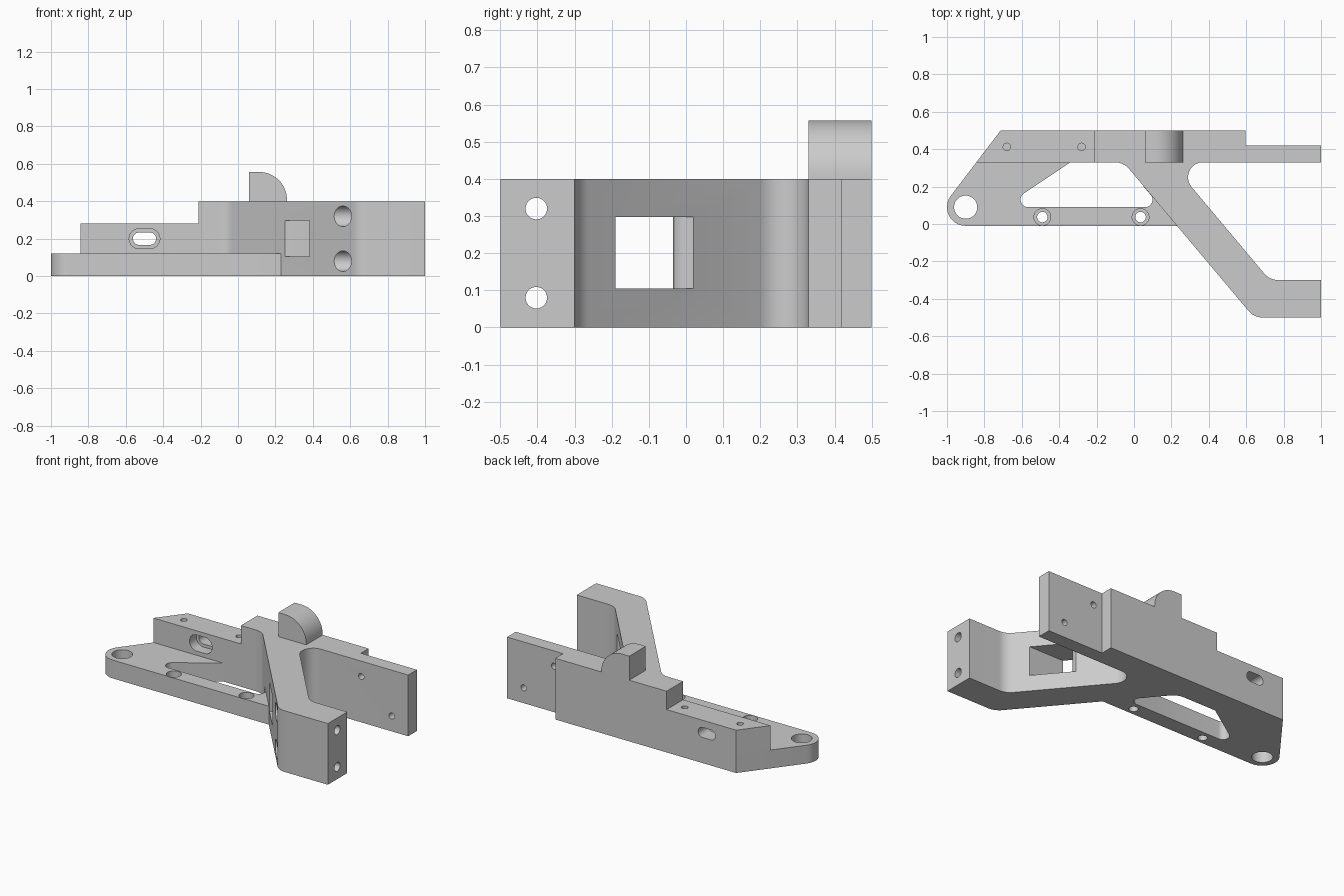
import bpy
import bmesh
import math
from mathutils import Vector

if "Cube" in bpy.data.objects:
    bpy.data.objects.remove(bpy.data.objects["Cube"], do_unlink=True)

grey = bpy.data.materials.new("plain_grey")
grey.use_nodes = True
COLOUR = (0.6, 0.6, 0.6, 1)
grey.diffuse_color = COLOUR
grey.node_tree.nodes["Principled BSDF"].inputs["Base Color"].default_value = COLOUR


def rounded(corners, steps=10):
    """Outline from (x, y) or (x, y, radius) corners, with tangent fillets."""
    out = []
    for i, c in enumerate(corners):
        p = Vector(c[:2])
        if len(c) == 2:
            out.append(p)
            continue
        u = (Vector(corners[i - 1][:2]) - p).normalized()
        v = (Vector(corners[(i + 1) % len(corners)][:2]) - p).normalized()
        half = u.angle(v) / 2
        centre = p + (u + v).normalized() * c[2] / math.sin(half)
        start = p + u * c[2] / math.tan(half) - centre
        end = p + v * c[2] / math.tan(half) - centre
        sweep = math.atan2(start.x * end.y - start.y * end.x, start.dot(end))
        for k in range(steps + 1):
            a = sweep * k / steps
            out.append(centre + Vector((start.x * math.cos(a) - start.y * math.sin(a),
                                        start.x * math.sin(a) + start.y * math.cos(a))))
    return out


def slot(a, b, r, half=0.0, n=32):
    """Circle, or a slot stretched along the first axis."""
    pts = []
    for k in range(n):
        t = 2 * math.pi * (k + 0.5) / n
        pts.append((a + r * math.cos(t) + math.copysign(half, math.cos(t)), b + r * math.sin(t)))
    return pts


def prism(name, outline, lo, hi, axis="z"):
    place = {"x": lambda p, h: (h, p[0], p[1]),
             "y": lambda p, h: (p[0], h, p[1]),
             "z": lambda p, h: (p[0], p[1], h)}[axis]
    bm = bmesh.new()
    rings = [[bm.verts.new(place(p, h)) for p in outline] for h in (lo, hi)]
    for ring in rings:
        bm.faces.new(ring)
    n = len(outline)
    for i in range(n):
        j = (i + 1) % n
        bm.faces.new((rings[0][i], rings[0][j], rings[1][j], rings[1][i]))
    bmesh.ops.recalc_face_normals(bm, faces=bm.faces)
    mesh = bpy.data.meshes.new(name)
    bm.to_mesh(mesh)
    bm.free()
    mesh.materials.append(grey)
    ob = bpy.data.objects.new(name, mesh)
    bpy.context.collection.objects.link(ob)
    return ob


def cut(target, outline, lo, hi, axis):
    cutter = prism("cutter", outline, lo, hi, axis)
    cutter.hide_render = True
    mod = target.modifiers.new("cut", "BOOLEAN")
    mod.operation, mod.solver, mod.object = "DIFFERENCE", "EXACT", cutter
    bpy.context.view_layer.objects.active = target
    bpy.ops.object.modifier_apply(modifier=mod.name)
    bpy.data.objects.remove(cutter, do_unlink=True)


FRONT, BACK, STEP = 0.33, 0.5, -0.21
BASE, LOW, TOP = 0.12, 0.28, 0.4

# Base plate wrapping round the triangular opening
base_plate = prism("base_plate", rounded([
    (0.23, -0.01), (0.25, 0.1), (0.05, 0.2013), (0.146, 0.09, 0.04),
    (-0.698, 0.09, 0.04), (-0.34, FRONT), (STEP, FRONT), (STEP, BACK),
    (-0.713, BACK), (-1.102, -0.01, 0.1)]), 0, BASE)
cut(base_plate, slot(-0.9, 0.09, 0.062), -0.1, TOP, "z")
for x in (-0.49, 0.035):
    cut(base_plate, slot(x, 0.037, 0.028), -0.1, TOP, "z")
    cut(base_plate, slot(x, 0.037, 0.045), 0.07, TOP, "z")

# Low part of the rear rail, with a stepped slot and two blind holes
low_rail = prism("low_rail", [(-0.843, FRONT), (STEP, FRONT), (STEP, BACK), (-0.713, BACK)],
                 BASE, LOW)
cut(low_rail, slot(-0.5, 0.2, 0.033, 0.029), 0.2, 0.6, "y")
cut(low_rail, slot(-0.5, 0.2, 0.053, 0.029), 0.2, 0.4, "y")
for x in (-0.68, -0.28):
    cut(low_rail, slot(x, 0.412, 0.02), 0.17, TOP, "z")

# Tall rail, thin end tab and slanted arm with its foot
arm = prism("rail_and_arm", rounded([
    (STEP, FRONT), (-0.056, FRONT, 0.1), (0.642, -0.5, 0.1), (1, -0.5), (1, -0.3),
    (0.726, -0.3, 0.1), (0.197, FRONT, 0.08), (1, FRONT), (1, 0.42),
    (0.595, 0.42), (0.595, BACK), (STEP, BACK)]), 0, TOP)

# Square window through the arm, with one rounded edge
cut(arm, [(0.1, -0.19), (0.8, -0.19), (0.8, 0.02), (0.457, 0.02), (0.458, 0.0),
          (0.452, -0.018), (0.44, -0.03), (0.42, -0.035), (0.1, -0.035)], 0.105, 0.297, "z")

# Stepped bolt holes along the foot
for z in (0.08, 0.32):
    cut(arm, slot(-0.403, z, 0.029), 0.3, 1.2, "x")
    cut(arm, slot(-0.403, z, 0.055), 0.3, 0.78, "x")

# Holes in the thin tab
for x, z in ((0.66, 0.3), (0.88, 0.1)):
    cut(arm, slot(x, z, 0.02), 0.2, 0.6, "y")

# Quarter-round stop on top of the rail
stop = prism("rounded_stop", rounded([
    (0.06, TOP), (0.262, TOP), (0.262, 0.557, 0.15), (0.06, 0.557)], 16), FRONT, BACK, "y")

for ob in (base_plate, low_rail, arm, stop):
    bpy.ops.object.select_all(action="DESELECT")
    ob.select_set(True)
    bpy.context.view_layer.objects.active = ob
    bpy.ops.object.shade_smooth_by_angle(angle=math.radians(30))
